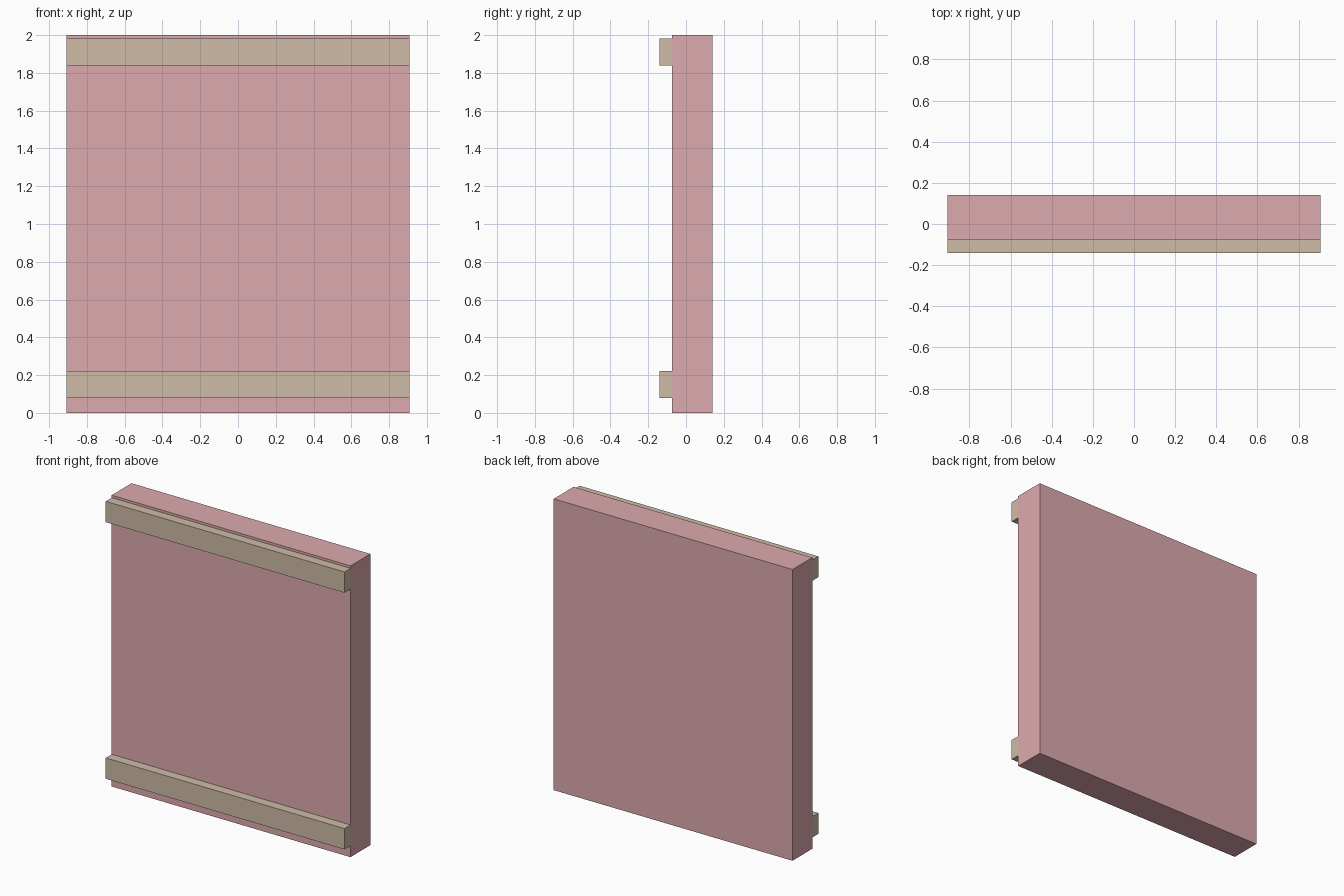
import bpy

if "Cube" in bpy.data.objects:
    bpy.data.objects.remove(bpy.data.objects["Cube"])


def material(name, color):
    mat = bpy.data.materials.new(name)
    mat.diffuse_color = color
    mat.use_nodes = True
    mat.node_tree.nodes["Principled BSDF"].inputs["Base Color"].default_value = mat.diffuse_color
    return mat


def box(name, low, high, mat):
    """Axis-aligned box between two opposite corners."""
    center = [(a + b) / 2 for a, b in zip(low, high)]
    bpy.ops.mesh.primitive_cube_add(size=1, location=center)
    obj = bpy.context.object
    obj.name = name
    obj.scale = [b - a for a, b in zip(low, high)]
    bpy.ops.object.transform_apply(location=False, rotation=False, scale=True)
    obj.data.materials.append(mat)
    return obj


HALF_WIDTH = 0.907
FRONT, PANEL_FRONT, BACK = -0.14, -0.075, 0.14

pink = material("pink", (0.72, 0.40, 0.42, 1))
tan = material("tan", (0.62, 0.50, 0.38, 1))

# Main slab
box("panel", (-HALF_WIDTH, PANEL_FRONT, 0), (HALF_WIDTH, BACK, 2), pink)

# Two horizontal rails on the front face
for name, bottom in (("lower_rail", 0.078), ("upper_rail", 1.84)):
    box(name, (-HALF_WIDTH, FRONT, bottom),
        (HALF_WIDTH, PANEL_FRONT, bottom + 0.143), tan)
